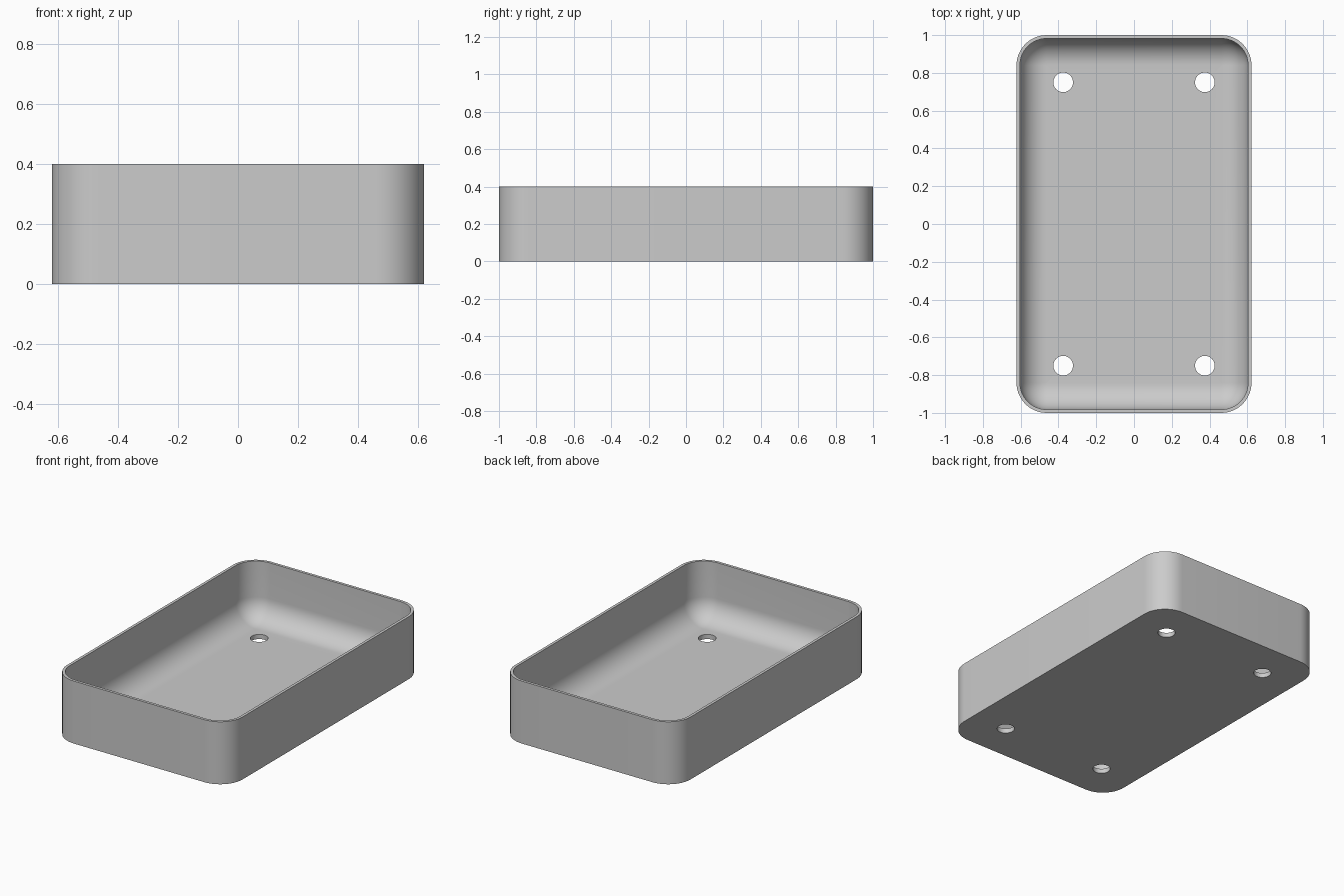
import bpy, bmesh
from math import sin, cos, pi, radians

cube = bpy.data.objects.get("Cube")
if cube:
    bpy.data.objects.remove(cube)

HALF_X, HALF_Y, HEIGHT = 0.622, 1.0, 0.4
CORNER, WALL, FLOOR, FILLET = 0.16, 0.018, 0.03, 0.14
HOLE_X, HOLE_Y, HOLE_R = 0.375, 0.75, 0.052
ARC, HOLE_SIDES = 14, 32

grey = bpy.data.materials.new("plain grey")
grey.use_nodes = True
grey.diffuse_color = (0.6, 0.6, 0.6, 1)
grey.node_tree.nodes["Principled BSDF"].inputs["Base Color"].default_value = (0.6, 0.6, 0.6, 1)

bm = bmesh.new()


def edge_loop(points, z):
    verts = [bm.verts.new((x, y, z)) for x, y in points]
    edges = [bm.edges.new((a, b)) for a, b in zip(verts, verts[1:] + verts[:1])]
    return verts, edges


def rounded_rect(inset, z):
    r = CORNER - inset
    cx, cy = HALF_X - CORNER, HALF_Y - CORNER
    points = []
    for k, (sx, sy) in enumerate([(1, 1), (-1, 1), (-1, -1), (1, -1)]):
        for i in range(ARC + 1):
            a = (k + i / ARC) * pi / 2
            points.append((sx * cx + r * cos(a), sy * cy + r * sin(a)))
    return edge_loop(points, z)


def circle(cx, cy, z):
    turn = [2 * pi * i / HOLE_SIDES for i in range(HOLE_SIDES)]
    return edge_loop([(cx + HOLE_R * cos(a), cy + HOLE_R * sin(a)) for a in turn], z)


def skin(lower, upper):
    a, b = lower[0], upper[0]
    for i in range(len(a)):
        j = (i + 1) % len(a)
        bm.faces.new((a[i], a[j], b[j], b[i]))


# Outer wall, rim, inner wall and the rounded transition to the floor
loops = [rounded_rect(0, 0), rounded_rect(0, HEIGHT), rounded_rect(WALL, HEIGHT)]
for i in range(ARC + 1):
    a = i / ARC * pi / 2
    loops.append(rounded_rect(WALL + FILLET * (1 - cos(a)), FLOOR + FILLET * (1 - sin(a))))
for lower, upper in zip(loops, loops[1:]):
    skin(lower, upper)

# Drain holes through the floor
under_edges, floor_edges = list(loops[0][1]), list(loops[-1][1])
for sx in (-1, 1):
    for sy in (-1, 1):
        low = circle(sx * HOLE_X, sy * HOLE_Y, 0)
        high = circle(sx * HOLE_X, sy * HOLE_Y, FLOOR)
        skin(low, high)
        under_edges += low[1]
        floor_edges += high[1]

# Underside and floor, filled around the holes
for edges, z in ((under_edges, -1), (floor_edges, 1)):
    bmesh.ops.triangle_fill(bm, edges=edges, use_beauty=True, normal=(0, 0, z))
bmesh.ops.recalc_face_normals(bm, faces=bm.faces)

mesh = bpy.data.meshes.new("tray")
bm.to_mesh(mesh)
bm.free()
mesh.materials.append(grey)
tray = bpy.data.objects.new("tray", mesh)
bpy.context.collection.objects.link(tray)

bpy.ops.object.select_all(action="DESELECT")
tray.select_set(True)
bpy.context.view_layer.objects.active = tray
bpy.ops.object.shade_smooth_by_angle(angle=radians(30))
